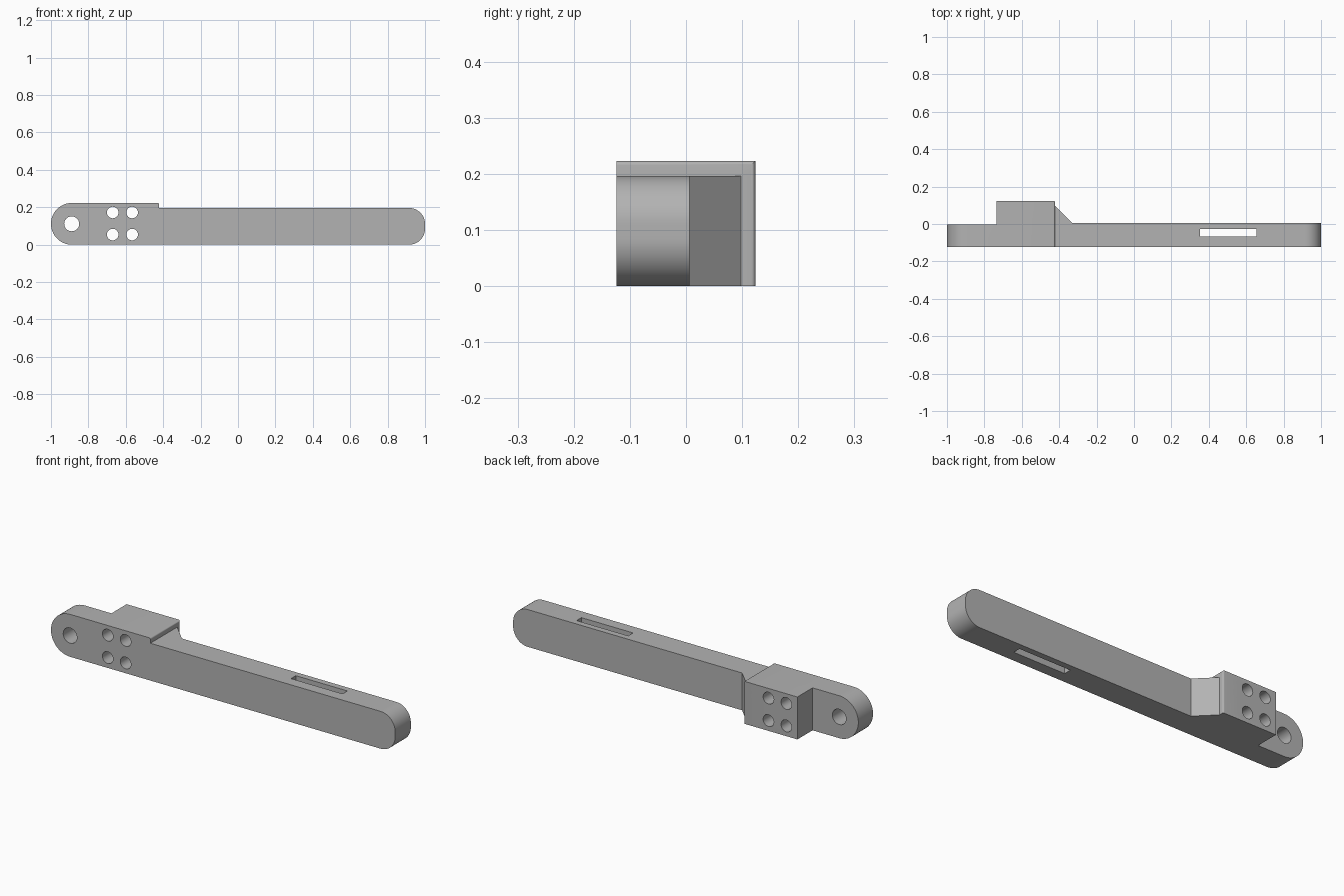
import bpy
from math import cos, sin, pi, radians
from mathutils import Matrix

if "Cube" in bpy.data.objects:
    bpy.data.objects.remove(bpy.data.objects["Cube"])

W, TALL, LOW = 0.124, 0.223, 0.196     # half depth, mount height, beam height
STEP, EDGE = -0.422, 0.008             # mount's inner end, its rounded edge
SIDE = Matrix.Rotation(radians(90), 4, 'X')   # turns an x,y outline to x,z

grey = bpy.data.materials.new("grey")
grey.use_nodes = True
colour = (0.45, 0.45, 0.45, 1)
grey.diffuse_color = colour
grey.node_tree.nodes["Principled BSDF"].inputs["Base Color"].default_value = colour


def arc(cx, cy, r, start, end, n=16):
    return [(cx + r * cos(radians(start + (end - start) * i / n)),
             cy + r * sin(radians(start + (end - start) * i / n))) for i in range(n + 1)]


def prism(name, outline, low, high, turn=Matrix()):
    """Extrude an outline between two heights, then turn it."""
    n = len(outline)
    verts = [(x, y, h) for h in (low, high) for x, y in outline]
    faces = [tuple(reversed(range(n))), tuple(range(n, 2 * n))]
    faces += [(i, (i + 1) % n, n + (i + 1) % n, n + i) for i in range(n)]
    mesh = bpy.data.meshes.new(name)
    mesh.from_pydata(verts, [], faces)
    mesh.transform(turn)
    mesh.materials.append(grey)
    obj = bpy.data.objects.new(name, mesh)
    bpy.context.collection.objects.link(obj)
    return obj


def combine(target, other, operation):
    mod = target.modifiers.new(other.name, 'BOOLEAN')
    mod.operation, mod.solver, mod.object = operation, 'EXACT', other
    bpy.context.view_layer.objects.active = target
    bpy.ops.object.modifier_apply(modifier=mod.name)
    other.hide_render = True
    bpy.data.objects.remove(other)


# Side profile: round pivot end, step down, rounded tip
R, TIP = TALL / 2, 0.085
profile = (arc(R - 1, R, R, 270, 90, 32)
           + arc(STEP - EDGE, TALL - EDGE, EDGE, 90, 0, 6)
           + [(STEP, LOW)]
           + arc(1 - TIP, LOW - TIP, TIP, 90, 0)
           + arc(1 - TIP, TIP, TIP, 0, -90))
arm = prism("arm", profile[::-1], -W - 0.1, W + 0.1, SIDE)

# Plan outline: thin beam with the mounting block and its sloped brace at the back
plan = [(-1.1, -W), (1.1, -W), (1.1, 0.006), (-0.33, 0.006), (STEP, 0.098)]
plan += arc(STEP - EDGE, W - EDGE, EDGE, 0, 90, 6)
plan += [(-0.734, W), (-0.734, -0.002), (-1.1, -0.002)]
combine(arm, prism("plan_cutter", plan, -0.1, 0.4), 'INTERSECT')

# Pivot hole and four bolt holes
holes = [(-0.889, R, 0.04)] + [(x, z, 0.031) for x in (-0.67, -0.566) for z in (0.054, 0.172)]
for x, z, r in holes:
    circle = arc(x, z, r, 0, 360, 32)[:-1]
    combine(arm, prism("hole_cutter", circle, -0.3, 0.3, SIDE), 'DIFFERENCE')

# Slot through the beam
slot = [(0.354, -0.066), (0.654, -0.066), (0.654, -0.026), (0.354, -0.026)]
combine(arm, prism("slot_cutter", slot, -0.1, 0.4), 'DIFFERENCE')

# Smooth the curved faces, keep the edges sharp
bpy.ops.object.select_all(action='DESELECT')
arm.select_set(True)
bpy.context.view_layer.objects.active = arm
bpy.ops.object.shade_smooth_by_angle(angle=radians(30))
